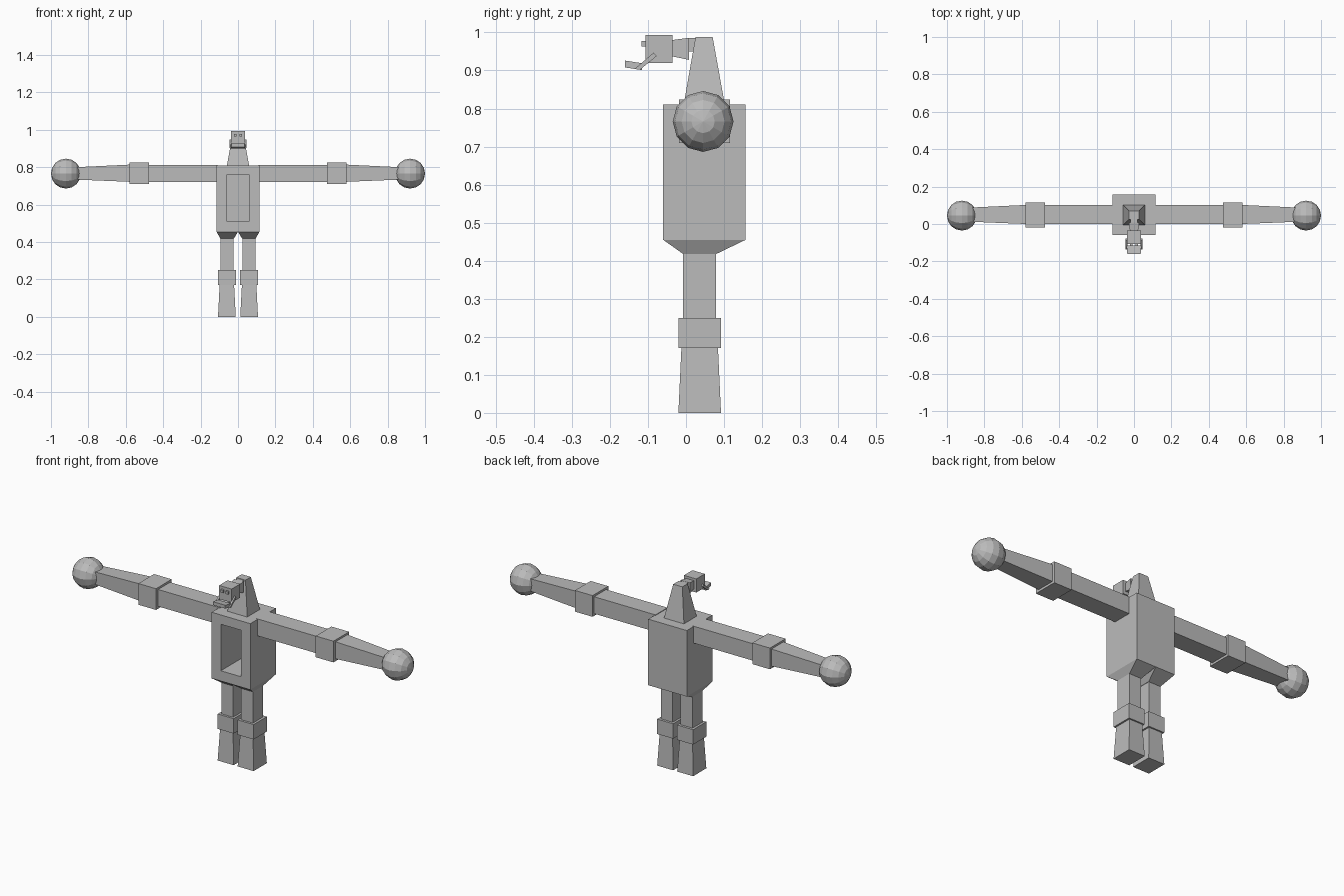
import bpy, bmesh, math
from mathutils import Matrix

if "Cube" in bpy.data.objects:
    bpy.data.objects.remove(bpy.data.objects["Cube"])

grey = bpy.data.materials.new("plain grey")
grey.diffuse_color = (0.5, 0.5, 0.5, 1)
grey.use_nodes = True
grey.node_tree.nodes["Principled BSDF"].inputs["Base Color"].default_value = grey.diffuse_color


def finish(name, bm):
    bmesh.ops.recalc_face_normals(bm, faces=bm.faces)
    me = bpy.data.meshes.new(name)
    bm.to_mesh(me)
    bm.free()
    me.materials.append(grey)
    ob = bpy.data.objects.new(name, me)
    bpy.context.collection.objects.link(ob)
    return ob


def loft(name, axis, *sections):
    """Skin rectangles (position, a0, a1, b0, b1) along an axis; a, b are the other axes in order."""
    bm = bmesh.new()
    rings = []
    for p, a0, a1, b0, b1 in sections:
        ring = []
        for a, b in ((a0, b0), (a1, b0), (a1, b1), (a0, b1)):
            co = [a, b]
            co.insert(axis, p)
            ring.append(bm.verts.new(co))
        rings.append(ring)
    for r, s in zip(rings, rings[1:]):
        for i in range(4):
            j = (i + 1) % 4
            bm.faces.new((r[i], r[j], s[j], s[i]))
    bm.faces.new(rings[0])
    bm.faces.new(rings[-1])
    return finish(name, bm)


def box(name, x0, x1, y0, y1, z0, z1):
    return loft(name, 2, (z0, x0, x1, y0, y1), (z1, x0, x1, y0, y1))


def mirror(ob):
    m = ob.modifiers.new("mirror", 'MIRROR')
    m.use_axis[0] = True
    m.use_mirror_merge = False


X, Y, Z = 0, 1, 2

# Torso with a deep chest opening
torso = box("torso", -.115, .115, -.06, .157, .455, .81)
bm = bmesh.new()
bm.from_mesh(torso.data)
front = min(bm.faces, key=lambda f: f.calc_center_median().y)
bmesh.ops.inset_individual(bm, faces=[front], thickness=.05)
for v in front.verts:
    v.co.x = math.copysign(.06, v.co.x)
    v.co.z = .76 if v.co.z > .63 else .51
inner = bmesh.ops.extrude_discrete_faces(bm, faces=[front])["faces"][0]
bmesh.ops.translate(bm, verts=inner.verts, vec=(0, .19, 0))
bm.to_mesh(torso.data)
bm.free()

# Legs
mirror(loft("hip", Z, (.418, .022, .094, -.008, .08), (.455, 0, .115, -.06, .157)))
mirror(box("thigh", .024, .094, -.008, .079, .24, .42))
mirror(box("knee", .012, .107, -.02, .092, .17, .25))
mirror(loft("shin", Z, (0, .012, .107, -.02, .092), (.172, .021, .098, -.012, .084)))

# Arms
mirror(loft("upper_arm", X, (.11, 0, .102, .722, .813), (.48, 0, .102, .722, .813)))
mirror(loft("elbow", X, (.475, -.018, .115, .71, .824), (.58, -.018, .115, .71, .824)))
mirror(loft("forearm", X, (.575, 0, .102, .722, .814), (.87, .012, .088, .734, .8)))

# Ball hands, poles pointing sideways
bm = bmesh.new()
bmesh.ops.create_uvsphere(bm, u_segments=12, v_segments=8, radius=.08)
bmesh.ops.transform(bm, verts=bm.verts, matrix=Matrix.Translation((.92, .045, .766))
                    @ Matrix.Rotation(math.pi / 2, 4, 'Y'))
mirror(finish("ball_hand", bm))

# Neck tower and the link to the head
loft("neck", Z, (.805, -.06, .06, -.007, .103), (.988, -.027, .027, .025, .07))
box("neck_link", -.018, .018, .005, .04, .95, .985)
loft("head_collar", Y, (-.036, -.022, .022, .937, .98), (.008, -.028, .028, .928, .986))

# Head
box("head", -.037, .037, -.107, -.035, .92, .993)
mirror(box("eye", .008, .022, -.117, -.105, .963, .978))

# Jaw: slanted side bars and a chin tray
bm = bmesh.new()
profile = [(-.085, .947), (-.077, .938), (-.121, .902), (-.135, .904)]
sides = [[bm.verts.new((x, y, z)) for y, z in profile] for x in (.035, .045)]
for s in sides:
    bm.faces.new(s)
for i in range(4):
    j = (i + 1) % 4
    bm.faces.new((sides[0][i], sides[0][j], sides[1][j], sides[1][i]))
mirror(finish("jaw_bar", bm))
loft("chin", Y, (-.16, -.036, .036, .908, .926), (-.115, -.04, .04, .901, .919))
